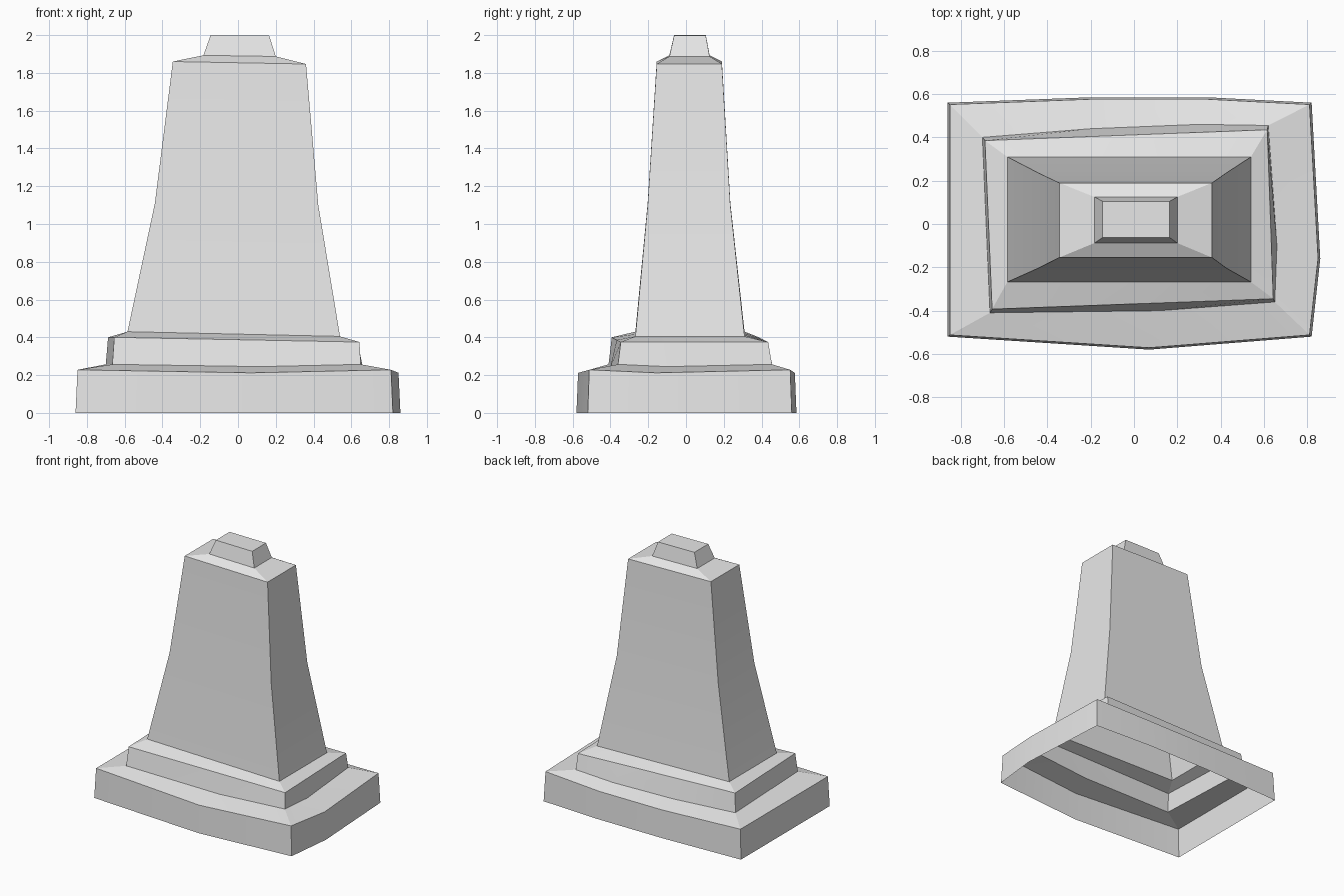
import bpy
import bmesh
import math
from mathutils import Vector

cube = bpy.data.objects.get("Cube")
if cube:
    bpy.data.objects.remove(cube, do_unlink=True)

# One plain stone colour for the whole monument
stone = bpy.data.materials.new("pale_grey_stone")
stone.use_nodes = True
stone.diffuse_color = (0.8, 0.8, 0.8, 1)
stone.node_tree.nodes["Principled BSDF"].inputs["Base Color"].default_value = stone.diffuse_color


def rectangle(left, right, front, back, z_left, z_right):
    """Four corners, starting front left and going anticlockwise."""
    return [Vector((left, front, z_left)), Vector((right, front, z_right)),
            Vector((right, back, z_right)), Vector((left, back, z_left))]


def subdivide_sides(corners):
    """Add points along the front, right and back to match the worn outlines."""
    front_left, front_right, back_right, back_left = corners
    return [front_left, front_left.lerp(front_right, 0.55),
            front_right, front_right.lerp(back_right, 0.33),
            back_right, back_right.lerp(back_left, 0.3),
            back_right.lerp(back_left, 0.62), back_left]


def worn_outline(points, corner_z, middle_z):
    """Eight-point outline whose worn side points sit lower than its corners."""
    corner_indices = (0, 2, 4, 7)
    return [Vector((x, y, corner_z if i in corner_indices else middle_z))
            for i, (x, y) in enumerate(points)]


def loft(name, rings, capped=False):
    """Open shell bridging a stack of outlines, with an optional flat top."""
    bm = bmesh.new()
    loops = [[bm.verts.new(point) for point in ring] for ring in rings]
    for lower, upper in zip(loops, loops[1:]):
        count = len(lower)
        for i in range(count):
            j = (i + 1) % count
            bm.faces.new((lower[i], lower[j], upper[j], upper[i]))
    if capped:
        bm.faces.new(loops[-1])
    mesh = bpy.data.meshes.new(name)
    bm.to_mesh(mesh)
    bm.free()
    mesh.materials.append(stone)
    obj = bpy.data.objects.new(name, mesh)
    bpy.context.collection.objects.link(obj)
    bpy.ops.object.select_all(action="DESELECT")
    obj.select_set(True)
    bpy.context.view_layer.objects.active = obj
    bpy.ops.object.shade_smooth_by_angle(angle=math.radians(15))
    return obj


# Uneven outlines of the two lower courses
plinth_outline = [(-.86, -.52), (.07, -.58), (.82, -.52), (.86, -.16),
                  (.82, .56), (.34, .585), (-.2, .585), (-.86, .56)]
step_outline = [(-.665, -.41), (.12, -.4), (.65, -.36), (.66, -.1),
                (.62, .455), (.3, .46), (-.2, .44), (-.7, .4)]

plinth_foot = worn_outline(plinth_outline, 0, 0)
plinth_rim = worn_outline([(x * .988, y * .985) for x, y in plinth_outline], .228, .212)
step_foot = worn_outline(step_outline, .257, .245)
step_rim = [Vector((-.655, -.393, .4)), Vector((.643, -.345, .375)),
            Vector((.615, .435, .375)), Vector((-.688, .385, .4))]

# Tapering shaft outlines
shaft_foot = rectangle(-.585, .54, -.268, .31, .43, .405)
shaft_waist = rectangle(-.44, .425, -.203, .235, 1.11, 1.1)
shaft_head = rectangle(-.345, .36, -.155, .19, 1.86, 1.847)
cap_foot = rectangle(-.183, .2, -.088, .125, 1.893, 1.887)
cap_head = rectangle(-.145, .165, -.063, .105, 2, 1.997)

# Plinth with its sloping ledge
loft("plinth", [plinth_foot, plinth_rim, step_foot])

# Step with its sloping ledge
loft("step", [step_foot, subdivide_sides(step_rim), subdivide_sides(shaft_foot)])

# Shaft with its sloping shoulder
loft("shaft", [shaft_foot, shaft_waist, shaft_head, cap_foot])

# Cap block
loft("cap", [cap_foot, cap_head], capped=True)
